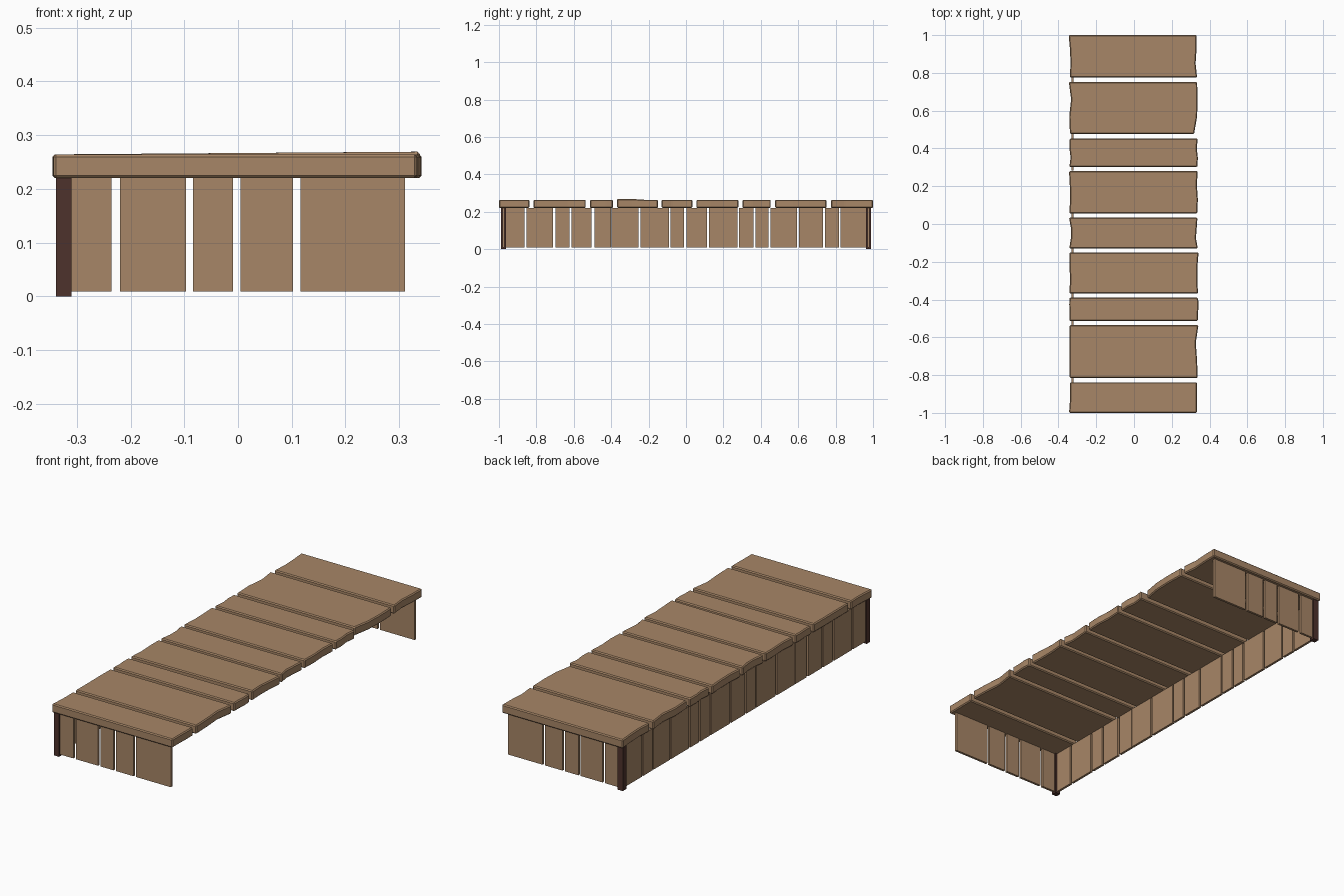
import bpy, bmesh

if "Cube" in bpy.data.objects:
    bpy.data.objects.remove(bpy.data.objects["Cube"])


def material(name, color):
    m = bpy.data.materials.new(name)
    m.diffuse_color = (*color, 1)
    m.use_nodes = True
    m.node_tree.nodes["Principled BSDF"].inputs["Base Color"].default_value = m.diffuse_color
    return m


WOOD = material("wood", (0.39, 0.24, 0.135))
DARK = material("dark_wood", (0.076, 0.032, 0.025))


def finish(name, bm, mat):
    bmesh.ops.recalc_face_normals(bm, faces=bm.faces)
    me = bpy.data.meshes.new(name)
    bm.to_mesh(me)
    bm.free()
    me.materials.append(mat)
    ob = bpy.data.objects.new(name, me)
    bpy.context.collection.objects.link(ob)
    return ob


def box(name, lo, hi, mat):
    bm = bmesh.new()
    bmesh.ops.create_cube(bm, size=1)
    for v in bm.verts:
        v.co = [(a + b) / 2 + c * (b - a) for a, b, c in zip(lo, hi, v.co)]
    return finish(name, bm, mat)


def plank(name, y0, y1, left, right, lift=0.0):
    """Deck plank with uneven ends; left/right hold end x values from y0 to y1."""
    n = len(left) - 1
    outline = [(x, y0 + (y1 - y0) * i / n) for i, x in enumerate(right)]
    outline += [(x, y0 + (y1 - y0) * i / n) for i, x in reversed(list(enumerate(left)))]
    bm = bmesh.new()
    base = bm.faces.new([bm.verts.new((x, y, 0.22)) for x, y in outline])
    ext = bmesh.ops.extrude_face_region(bm, geom=[base])["geom"]
    for v in ext:
        if isinstance(v, bmesh.types.BMVert):
            v.co.z = 0.264
            # slight warp at the front right corner
            if v.co.x > 0 and v.co.y < (y0 + y1) / 2:
                v.co.z += lift
    bmesh.ops.recalc_face_normals(bm, faces=bm.faces)
    bmesh.ops.bevel(bm, geom=bm.edges[:], offset=0.005, segments=1,
                    affect='EDGES', clamp_overlap=True)
    return finish(name, bm, WOOD)


# Deck planks, front to back
planks = [
    (-1.000, -0.838, (-.344, -.340, -.338, -.340), (.333, .333, .334, .334), 0),
    (-0.815, -0.536, (-.341, -.341, -.342, -.341), (.337, .334, .327, .341), 0),
    (-0.513, -0.390, (-.342, -.340, -.343, -.342), (.339, .339, .342, .339), 0),
    (-0.368, -0.150, (-.343, -.338, -.342, -.342), (.339, .335, .336, .342), .005),
    (-0.130, 0.034, (-.343, -.334, -.334, -.344), (.338, .328, .332, .336), 0),
    (0.055, 0.280, (-.343, -.338, -.340, -.344), (.335, .338, .333, .337), 0),
    (0.302, 0.453, (-.342, -.336, -.342, -.340), (.336, .338, .332, .338), 0),
    (0.477, 0.752, (-.339, -.343, -.333, -.345), (.318, .334, .337, .334), 0),
    (0.775, 1.000, (-.340, -.336, -.339, -.346), (.334, .326, .331, .332), 0),
]
for i, p in enumerate(planks, 1):
    plank(f"deck_plank_{i}", *p)

# Corner posts on the left side
for name, s in (("front", -1), ("back", 1)):
    ys = sorted((s * 0.962, s * 0.99))
    box(f"{name}_left_post", (-0.339, ys[0], 0), (-0.31, ys[1], 0.221), DARK)

    # Skirt boards across each end
    ends = [(-.312, -.235), (-.22, -.097), (-.084, -.009), (.005, .102), (.116, .311)]
    ys = sorted((s * 0.97, s * 0.982))
    for i, (a, b) in enumerate(ends, 1):
        box(f"{name}_skirt_board_{i}", (a, ys[0], 0.009), (b, ys[1], 0.221), WOOD)

# Skirt boards along the left side; the right side stays open
side = [(-.965, -.864), (-.854, -.71), (-.698, -.624), (-.613, -.505), (-.49, -.402),
        (-.397, -.255), (-.244, -.09), (-.083, -.01), (.002, .112), (.122, .275),
        (.284, .36), (.371, .44), (.452, .594), (.604, .733), (.743, .817), (.827, .965)]
for i, (a, b) in enumerate(side, 1):
    box(f"left_skirt_board_{i}", (-0.332, a, 0.009), (-0.32, b, 0.221), WOOD)
